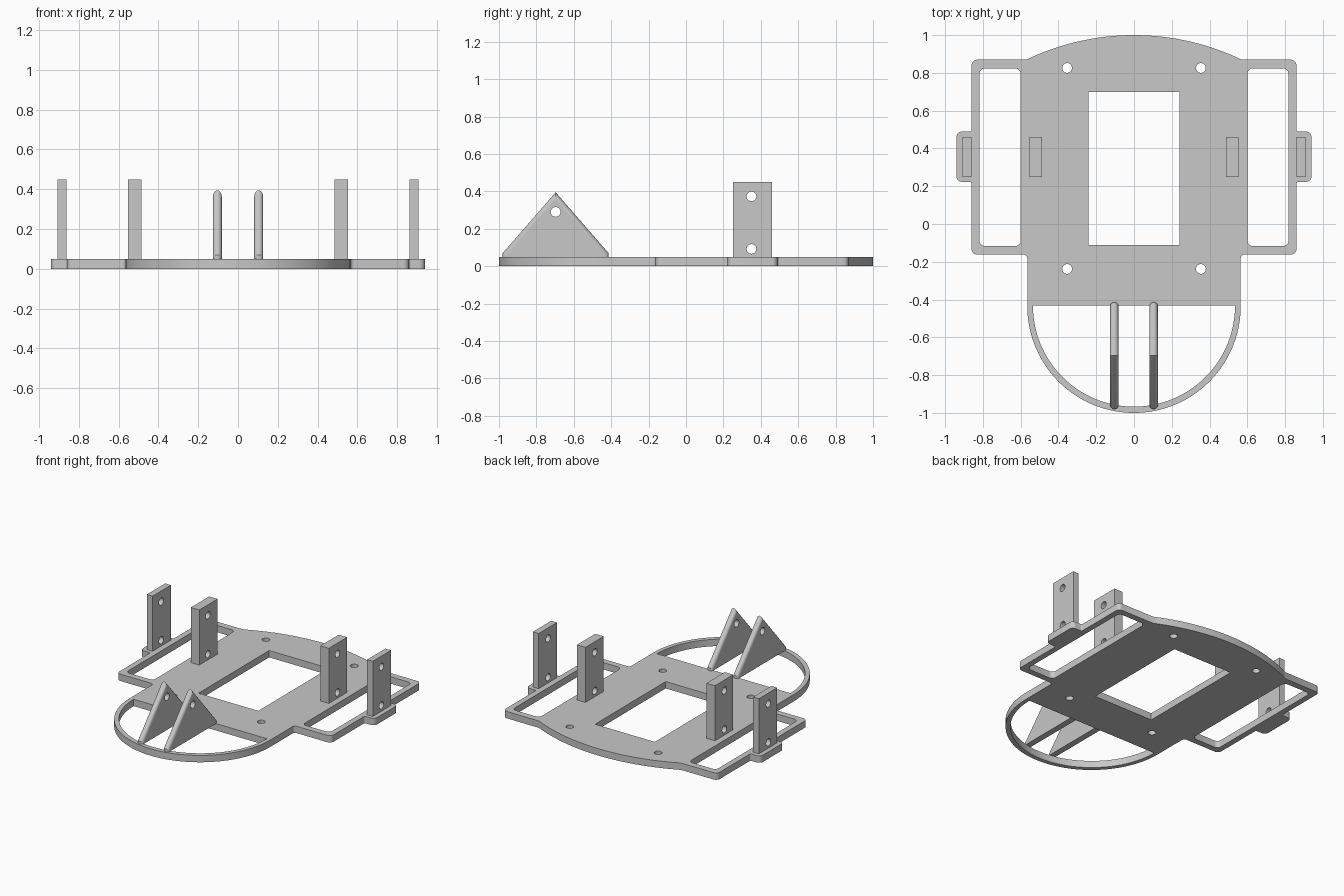
import bpy, bmesh, math
from mathutils import Matrix, Vector

cube = bpy.data.objects.get("Cube")
if cube:
    bpy.data.objects.remove(cube, do_unlink=True)

grey = bpy.data.materials.new("plain_grey")
grey.use_nodes = True
GREY = (0.58, 0.58, 0.58, 1)
grey.diffuse_color = GREY
grey.node_tree.nodes["Principled BSDF"].inputs["Base Color"].default_value = GREY

THICK = 0.05     # base plate thickness
HOLE = 0.026     # screw hole radius
YZ_PLANE = Matrix(((0, 0, 1, 0), (1, 0, 0, 0), (0, 1, 0, 0), (0, 0, 0, 1)))


def link(name, data):
    ob = bpy.data.objects.new(name, data)
    bpy.context.scene.collection.objects.link(ob)
    return ob


def bake(ob):
    """Evaluated copy of an object as a plain mesh."""
    bpy.context.view_layer.update()
    dg = bpy.context.evaluated_depsgraph_get()
    return bpy.data.meshes.new_from_object(ob.evaluated_get(dg))


def finish(me):
    me.materials.clear()
    me.materials.append(grey)
    me.shade_smooth()
    me.set_sharp_from_angle(angle=math.radians(30))


def arc(cx, cy, r, a0, a1, n):
    steps = [math.radians(a0 + (a1 - a0) * i / n) for i in range(n + 1)]
    return [(cx + r * math.cos(a), cy + r * math.sin(a)) for a in steps]


def circle(cx, cy, r=HOLE):
    return arc(cx, cy, r, 0, 360, 24)[:-1]


def rect(x0, x1, y0, y1, r=0):
    return fillet([(x0, y0, r), (x1, y0, r), (x1, y1, r), (x0, y1, r)])


def fillet(corners, n=6):
    """Round each (x, y, radius) right-angled corner of a closed outline."""
    out = []
    for i, (x, y, r) in enumerate(corners):
        p = Vector((x, y))
        if r == 0:
            out.append((x, y))
            continue
        a = (Vector(corners[i - 1][:2]) - p).normalized() * r
        b = (Vector(corners[(i + 1) % len(corners)][:2]) - p).normalized() * r
        for k in range(n + 1):
            t = math.radians(90 * k / n)
            out.append(tuple(p + a * (1 - math.sin(t)) + b * (1 - math.cos(t))))
    return out


def slab(name, loops, thick, matrix):
    """Extrude an outline with holes, centred on its own plane."""
    cu = bpy.data.curves.new(name, 'CURVE')
    cu.dimensions, cu.fill_mode, cu.extrude = '2D', 'BOTH', thick / 2
    for loop in loops:
        sp = cu.splines.new('POLY')
        sp.points.add(len(loop) - 1)
        for pt, (x, y) in zip(sp.points, loop):
            pt.co = (x, y, 0, 1)
        sp.use_cyclic_u = True
    tmp = link(name + "_outline", cu)
    me = bake(tmp)
    bpy.data.objects.remove(tmp, do_unlink=True)
    bm = bmesh.new()
    bm.from_mesh(me)
    bmesh.ops.remove_doubles(bm, verts=bm.verts, dist=1e-5)
    bmesh.ops.transform(bm, matrix=matrix, verts=bm.verts)
    bmesh.ops.recalc_face_normals(bm, faces=bm.faces)
    bm.to_mesh(me)
    bm.free()
    finish(me)
    return link(name, me)


# Base plate: half outline from the back centre round to the front centre
back_r = 1.315
back_arc = arc(0, 1 - back_r, back_r, 90, 64.4, 20)
front_arc = arc(0, -0.435, 0.565, 0, -90, 32)
half = [(x, y, 0) for x, y in back_arc]
half += [(0.86, 0.87, 0.03), (0.86, 0.49, 0.01), (0.94, 0.49, 0.03),
         (0.94, 0.223, 0.03), (0.86, 0.223, 0.01), (0.86, -0.162, 0.03),
         (0.565, -0.162, 0.02)]
half += [(x, y, 0) for x, y in front_arc]
outline = fillet(half + [(-x, y, r) for x, y, r in reversed(half[1:-1])])

loops = [outline, rect(-0.24, 0.24, -0.11, 0.70),
         arc(0, -0.432, 0.535, 180, 360, 64)]
for s in (-1, 1):
    loops.append(rect(*sorted((s * 0.60, s * 0.818)), -0.117, 0.824, 0.03))
    loops += [circle(s * 0.354, y) for y in (0.826, -0.238)]
slab("base_plate", loops, THICK, Matrix.Translation((0, 0, THICK / 2)))

# Upright drilled posts, an inner and an outer one on each side
post = [rect(0.25, 0.46, THICK, 0.45), circle(0.35, 0.092), circle(0.35, 0.373)]
for side, s in (("left", 1), ("right", -1)):
    for kind, x, width in (("inner", 0.52, 0.068), ("outer", 0.884, 0.046)):
        slab(f"{kind}_post_{side}", post, width,
             Matrix.Translation((s * x, 0, 0)) @ YZ_PLANE)


def fin(name, x, r=0.0225, mid=-0.697, reach=0.283, low=0.07, top=0.395):
    """Triangular fin with fully rounded sloping edges and a cross hole."""
    slope = (top - low) / reach
    stretch = math.hypot(1, slope)
    bm = bmesh.new()
    rings = []
    for i in range(13):
        a = math.radians(-90 + 15 * i)
        d = r * (1 - math.cos(a))
        end, z_top = reach - d, top - d * stretch
        z_low = z_top - slope * end
        section = [(-end, THICK), (-end, z_low), (0, z_top), (end, z_low), (end, THICK)]
        rings.append([bm.verts.new((x + r * math.sin(a), mid + y, z))
                      for y, z in section])
    for a, b in zip(rings, rings[1:]):
        for k in range(5):
            j = (k + 1) % 5
            bm.faces.new((a[k], a[j], b[j], b[k]))
    bm.faces.new(rings[0])
    bm.faces.new(rings[-1])
    bmesh.ops.recalc_face_normals(bm, faces=bm.faces)
    me = bpy.data.meshes.new(name)
    bm.to_mesh(me)
    bm.free()
    ob = link(name, me)
    # Cross hole
    cutter = slab("hole_cutter", [circle(mid, 0.29)], 0.2,
                  Matrix.Translation((x, 0, 0)) @ YZ_PLANE)
    cutter.hide_render = True
    mod = ob.modifiers.new("hole", 'BOOLEAN')
    mod.operation, mod.solver, mod.object = 'DIFFERENCE', 'EXACT', cutter
    cut = bake(ob)
    ob.modifiers.clear()
    ob.data = cut
    bpy.data.objects.remove(cutter, do_unlink=True)
    finish(cut)
    for p in cut.polygons:
        if abs(p.normal.x) > 0.999:
            p.use_smooth = False


for side, s in (("left", 1), ("right", -1)):
    fin("front_fin_" + side, s * 0.104)
